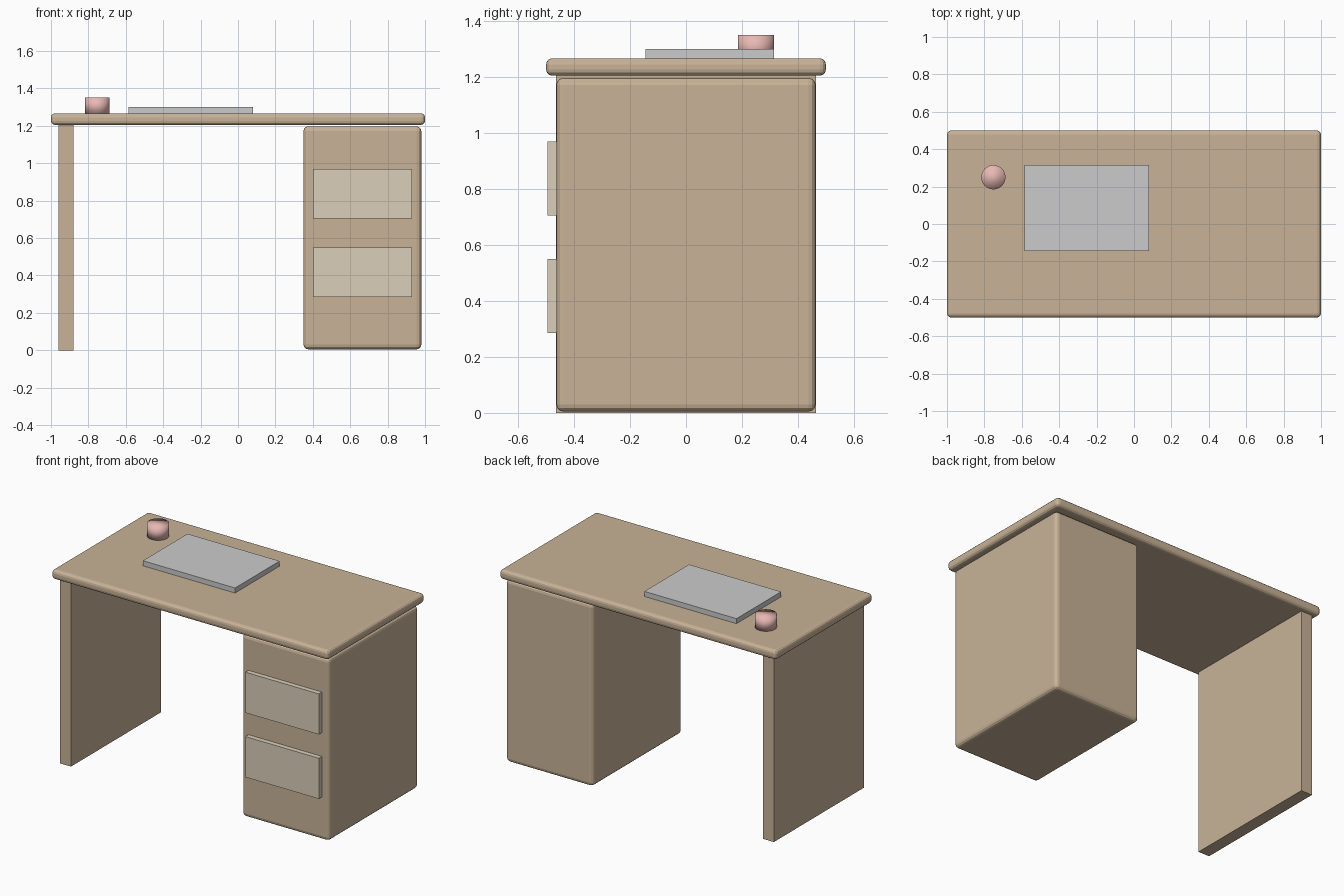
import bpy

if "Cube" in bpy.data.objects:
    bpy.data.objects.remove(bpy.data.objects["Cube"])


def material(name, rgb):
    m = bpy.data.materials.new(name)
    m.diffuse_color = (*rgb, 1)
    m.use_nodes = True
    m.node_tree.nodes["Principled BSDF"].inputs["Base Color"].default_value = m.diffuse_color
    return m


wood = material("wood", (0.58, 0.45, 0.31))
pale_wood = material("pale_wood", (0.70, 0.62, 0.49))
pink = material("pink", (0.80, 0.48, 0.45))


def box(name, x, y, z, mat=None, bevel=0):
    """Box from (min, max) ranges, optionally with rounded edges."""
    ranges = (x, y, z)
    bpy.ops.mesh.primitive_cube_add(size=1, location=[(a + b) / 2 for a, b in ranges])
    ob = bpy.context.object
    ob.name = name
    ob.scale = [b - a for a, b in ranges]
    bpy.ops.object.transform_apply(location=False, rotation=False, scale=True)
    if mat:
        ob.data.materials.append(mat)
    if bevel:
        mod = ob.modifiers.new("rounded_edges", 'BEVEL')
        mod.width = bevel
        mod.segments = 3
    return ob


DEPTH = (-0.465, 0.465)

# Desk body
box("desk_top", (-1, 1), (-0.5, 0.5), (1.205, 1.267), wood, 0.022)
box("side_panel", (-0.96, -0.88), DEPTH, (0, 1.206), wood)
box("drawer_cabinet", (0.35, 0.98), (-0.463, 0.463), (0.005, 1.197), wood, 0.025)

# Drawer fronts
for name, z in (("lower_drawer", 0.285), ("upper_drawer", 0.705)):
    box(name, (0.40, 0.93), (-0.495, -0.44), (z, z + 0.265), pale_wood)

# Desk pad
box("desk_pad", (-0.585, 0.08), (-0.145, 0.315), (1.262, 1.30))

# Cup
bpy.ops.mesh.primitive_cylinder_add(vertices=32, radius=0.065, depth=0.09,
                                    location=(-0.752, 0.25, 1.306))
cup = bpy.context.object
cup.name = "cup"
cup.data.materials.append(pink)
bpy.ops.object.shade_smooth()
